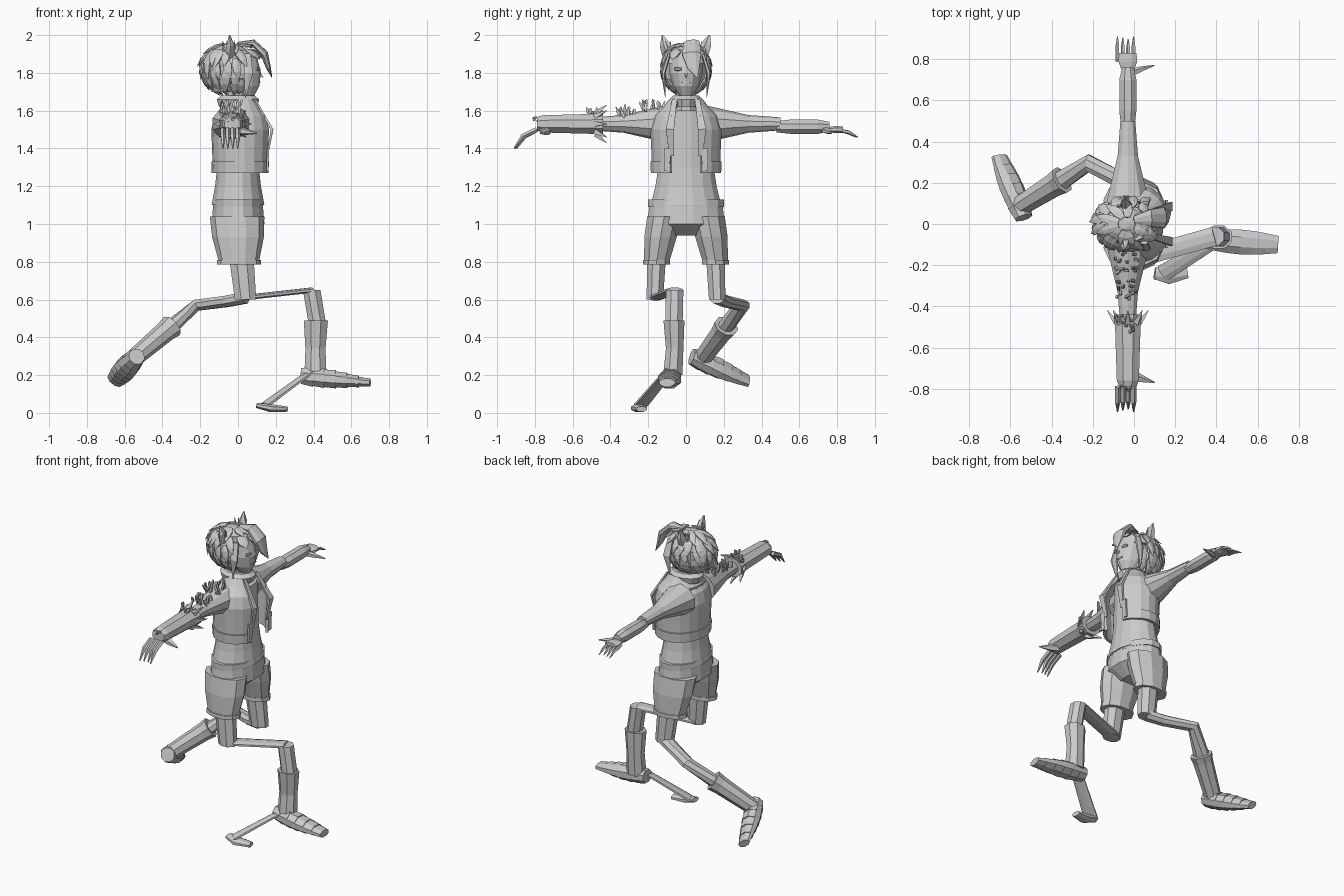
import bpy, bmesh, math, random
from mathutils import Vector as V

random.seed(4)
if "Cube" in bpy.data.objects:
    bpy.data.objects.remove(bpy.data.objects["Cube"])

grey = bpy.data.materials.new("clay grey")
grey.use_nodes = True
grey.diffuse_color = (.6, .6, .6, 1)
grey.node_tree.nodes["Principled BSDF"].inputs["Base Color"].default_value = grey.diffuse_color

X, Y, Z = V((1, 0, 0)), V((0, 1, 0)), V((0, 0, 1))
SIDES = (("left", 1), ("right", -1))


def add_tube(bm, joints, widths, ratio=1, sides=8, up=Z, axis=None, gap=0):
    """Loft rings along the joints; ratio is depth over width, gap leaves the front open."""
    joints = [V(joint) for joint in joints]
    last = len(joints) - 1
    rings = []
    for i, (joint, width) in enumerate(zip(joints, widths)):
        along = axis
        if along is None:
            along = (joints[min(i + 1, last)] - joints[max(i - 1, 0)]).normalized()
        across = along.cross(up).normalized()
        deep = across.cross(along) * ratio
        ring = []
        for k in range(sides):
            angle = math.tau * (k + .5) / sides
            if gap:
                angle = math.pi / 2 + gap + (math.tau - 2 * gap) * k / (sides - 1)
            offset = across * math.cos(angle) + deep * math.sin(angle)
            ring.append(bm.verts.new(joint + offset * width))
        rings.append(ring)
    for low, high in zip(rings, rings[1:]):
        for k in range(sides - 1 if gap else sides):
            after = (k + 1) % sides
            bm.faces.new((low[k], low[after], high[after], high[k]))
    if not gap:
        bm.faces.new(rings[0])
        bm.faces.new(rings[-1])


def part(name, *tubes, thickness=0):
    """Join tubes, each a dictionary of add_tube arguments, into one object."""
    bm = bmesh.new()
    for settings in tubes:
        add_tube(bm, **settings)
    bmesh.ops.recalc_face_normals(bm, faces=bm.faces)
    mesh = bpy.data.meshes.new(name)
    bm.to_mesh(mesh)
    bm.free()
    mesh.materials.append(grey)
    obj = bpy.data.objects.new(name, mesh)
    bpy.context.scene.collection.objects.link(obj)
    if thickness:
        obj.modifiers.new("thickness", "SOLIDIFY").thickness = thickness


def tube(joints, widths, **settings):
    return dict(joints=joints, widths=widths, **settings)


def column(heights, widths, x=0, y=0, **settings):
    """Upright loft with level rings; widths run along y and depths along x."""
    return tube([(x, y, z) for z in heights], widths, up=X, **settings)


def spike(root, tip, width):
    return tube([root, tip], [width, width / 9], sides=4)


# Torso and clothing
opening = dict(x=.02, ratio=.85, sides=17, gap=math.radians(27))
part("belly", column([1.1, 1.2, 1.3, 1.6], [.19, .165, .15, .14], ratio=.75, sides=16))
part("jacket", column([1.27, 1.4, 1.5, 1.57, 1.62, 1.66], [.18, .185, .19, .17, .12, .09], **opening),
     thickness=.012)
part("jacket_hem", column([1.27, 1.33], [.187, .19], **opening), thickness=.015)
part("neck", column([1.6, 1.75], [.06, .05]))
part("collar", column([1.62, 1.66, 1.68], [.08, .09, .07], ratio=1.3, sides=12))
part("waistband", column([1.09, 1.13], [.205, .205], ratio=.66, sides=16))
part("hips", column([1.1, 1, .94], [.197, .21, .1], ratio=.68, sides=16))

# Mirrored lapels, pockets, short legs and thighs
for side, s in SIDES:
    part(side + "_lapel", tube([(.155, s * .075, 1.36), (.18, s * .085, 1.5), (.09, s * .06, 1.66)],
                               [.006, .01, .006], ratio=3, sides=4, up=Y))
    part(side + "_pocket", tube([(.155, s * .1, 1.28), (.16, s * .1, 1.4)], [.008, .008],
                                ratio=3, sides=4, up=Y))
    hem = V((.005, s * .155, .8))
    part(side + "_short_leg", tube([(-.005, s * .115, 1.04), (0, s * .135, .93), hem], [.095, .09, .07],
                                   ratio=1.52, up=X, axis=Z, sides=10))
    part(side + "_short_cuff", tube([hem + Z * .01, hem - Z * .015], [.075, .075],
                                    ratio=1.55, up=X, sides=10))
    part(side + "_thigh", tube([(.015, s * .155, .85), (.04, s * .165, .6)], [.055, .047],
                               ratio=1.3, up=X, axis=Z))


def shoe(name, heel, toe, up):
    """Flat sole, rounded plan, instep sloping down to the toe."""
    heel, toe, up = V(heel), V(toe), V(up).normalized()
    bm_tubes = []
    centres, widths = [], []
    for k in range(7):
        t = k / 6
        centres.append(heel.lerp(toe, t) + up * (.055 - .035 * t))
        widths.append(.045 + .02 * math.sin(math.pi * t))
    for lower, upper in zip(range(6), range(1, 7)):
        bm_tubes.append(tube(centres[lower:upper + 1], widths[lower:upper + 1],
                             ratio=1 - .1 * lower, up=up, axis=(toe - heel).normalized()))
    part(name, *bm_tubes)


# Right leg, stretched forward
right_knee, right_ankle = V((.39, -.06, .65)), V((.41, -.07, .2))
boot_top = right_knee.lerp(right_ankle, .36)
part("right_knee_link", tube([(.03, -.16, .61), right_knee], [.05, .05], ratio=.3))
part("right_shin", tube([right_knee, boot_top + X * .02], [.05, .05], up=X, axis=Z))
part("right_boot", tube([boot_top + X * .015, (.41, -.06, .34), right_ankle], [.06, .05, .055],
                        ratio=1.15, up=X, axis=Z))
shoe("right_shoe", (.335, -.075, .14), (.7, -.1, .14), Z)
strut_end = V((.14, -.24, .04))
part("ankle_strut", tube([(.4, -.08, .23), strut_end], [.035, .045], ratio=.35))
part("strut_foot", tube([strut_end - X * .04, (.17, -.25, .025), (.26, -.235, .02)],
                        [.03, .045, .03], ratio=.5))

# Left leg, bent back
left_knee, left_ankle = V((-.22, .295, .57)), V((-.58, .07, .265))
boot_top = left_knee.lerp(left_ankle, .36)
part("left_lower_leg", tube([(.04, .165, .61), (-.06, .21, .59), left_knee, boot_top],
                            [.045, .043, .045, .05], ratio=.75))
part("left_boot", tube([boot_top, left_knee.lerp(left_ankle, .45), left_ankle], [.07, .062, .05], ratio=.9))
shoe("left_shoe", (-.565, .005, .26), (-.665, .32, .155), (.45, .4, .6))


def reach(s, distances, height=1.53):
    return [(-.03, s * y, height) for y in distances]


# Arms and hands, spread to both sides
for side, s in SIDES:
    part(side + "_arm", tube(reach(s, [.1, .2, .33, .5]), [.11, .085, .052, .038], ratio=.9, sides=10))
    droop, thick = (.04, .01) if s > 0 else (.1, .014)
    fingers = []
    for i in range(4):
        root = V((-.08 + .026 * i, s * .79, 1.5))
        tip = root + V((0, s * (.12 - .006 * (i % 3)), -droop))
        fingers.append(tube([root, root.lerp(tip, .6) + Z * droop / 4, tip],
                            [thick, thick, thick / 4], sides=5))
    thumb = tube([(-.02, s * .73, 1.5), (.03, s * .75, 1.49), (.1, s * .77, 1.48)],
                 [thick * 2, thick * 1.5, thick / 4], sides=5)
    part(side + "_fingers", thumb, *fingers)
part("left_forearm", tube(reach(1, [.48, .55, .7, .76], 1.515), [.036, .045, .045, .03], ratio=.9))
part("left_palm", tube(reach(1, [.74, .79, .83], 1.5), [.03, .05, .045], ratio=.4))
part("gauntlet", tube(reach(-1, [.44, .5, .76, .79]), [.074, .067, .058, .045], ratio=.85))
cuff = V((-.03, -.48, 1.53))
spokes = [X * math.cos(k * math.pi / 4) + Z * math.sin(k * math.pi / 4) for k in range(8)]
part("cuff_spikes", *[spike(cuff + d * .055, cuff + d * .1 + Y * .06, .02) for d in spokes])


# Crystal clusters growing on the right arm
def crystals(name, distance, height, spread, count, length):
    shards = []
    for _ in range(count):
        root = V((-.04, -distance, height)) + V([random.uniform(-spread, spread) for _ in X]) * (X + Y + Z / 4)
        lean = V((random.uniform(-.5, .5), random.uniform(-.5, .3), 1))
        tip = root + lean * length * random.uniform(.5, 1)
        shards.append(tube([root, root.lerp(tip, .75), tip], [.009, .009, .004], sides=4, up=X))
    part(name, *shards)


crystals("shoulder_crystals", .18, 1.6, .055, 16, .07)
crystals("upper_arm_crystals", .32, 1.57, .045, 14, .06)
crystals("elbow_crystals", .48, 1.58, .045, 12, .03)
crystals("knuckle_crystals", .77, 1.55, .04, 10, .02)

# Head and face
part("head", tube([(.04, 0, 1.68), (.02, 0, 1.73), (0, 0, 1.8), (-.02, 0, 1.92)], [.035, .07, .092, .085],
                  ratio=1.32, up=X, axis=Z, sides=14))
part("nose", spike((.11, 0, 1.8), (.135, 0, 1.775), .012))
part("mouth", tube([(.115, -.025, 1.75), (.115, .025, 1.75)], [.004, .004], sides=4))
part("eyes", *[tube([(.114, s * .025, 1.82), (.11, s * .045, 1.82), (.1, s * .06, 1.82)],
                    [.005, .007, .005], ratio=1.5, sides=6) for _, s in SIDES])

# Layered hair over a domed cap
crown, radii = V((-.035, 0, 1.825)), V((.155, .12, .13))
slopes = [.2, .5, .8, 1.1, 1.4]
part("hair_cap", column([crown.z + radii.z * math.sin(e) for e in slopes],
                        [radii.y * math.cos(e) for e in slopes], x=-.05, ratio=1.25, sides=14))
part("hair_back", column([1.7, 1.77, 1.86], [.07, .11, .115], x=-.085, ratio=.8, sides=12))

locks = []
for slope, count in ((75, 9), (48, 15), (22, 17), (-5, 17), (-25, 14)):
    for k in range(count):
        turn = math.tau * (k + random.uniform(.2, .8)) / count - math.pi
        front = abs(turn) < 1.15
        if front and slope < 40:
            continue
        sweep = random.uniform(-.1, .25)
        joints, widths = [], []
        for t in (0, 1 / 3, 2 / 3, 1):
            tilt = math.radians(slope - t * (30 if front else 45))
            outward = V((math.cos(turn + sweep * t) * math.cos(tilt),
                         math.sin(turn + sweep * t) * math.cos(tilt), math.sin(tilt)))
            joints.append(crown + outward * radii * (1.03 + .15 * t * t))
            widths.append(.002 + .026 * math.sin(math.pi * (.15 + .85 * t)))
        locks.append(tube(joints, widths, ratio=.35, sides=6, up=outward))
part("hair_locks", *locks)
part("large_fringe", tube([(0, .02, 1.955), (.08, .03, 1.96), (.14, .03, 1.9), (.16, .04, 1.83), (.18, .06, 1.775)],
                          [.02, .045, .055, .035, .003], ratio=.4, up=X + Z / 2))
part("side_locks", *[tube([(.05, s * .09, 1.9), (.055, s * .12, 1.8), (.04, s * .11, 1.67)],
                          [.02, .028, .002], ratio=.45, sides=6, up=Y) for _, s in SIDES])

# Pointed ears with tufts
for side, s in SIDES:
    tufts = [spike((-.075 + .02 * k, s * .09, 1.9), (-.08 + .02 * k, s * (.08 + .01 * k), 1.97), .01)
             for k in range(4)]
    part(side + "_ear", tube([(-.045, s * .085, 1.89), (-.04, s * .11, 1.95), (-.045, s * .125, 2)],
                             [.04, .03, .004], ratio=.7, sides=5, up=X), *tufts)
